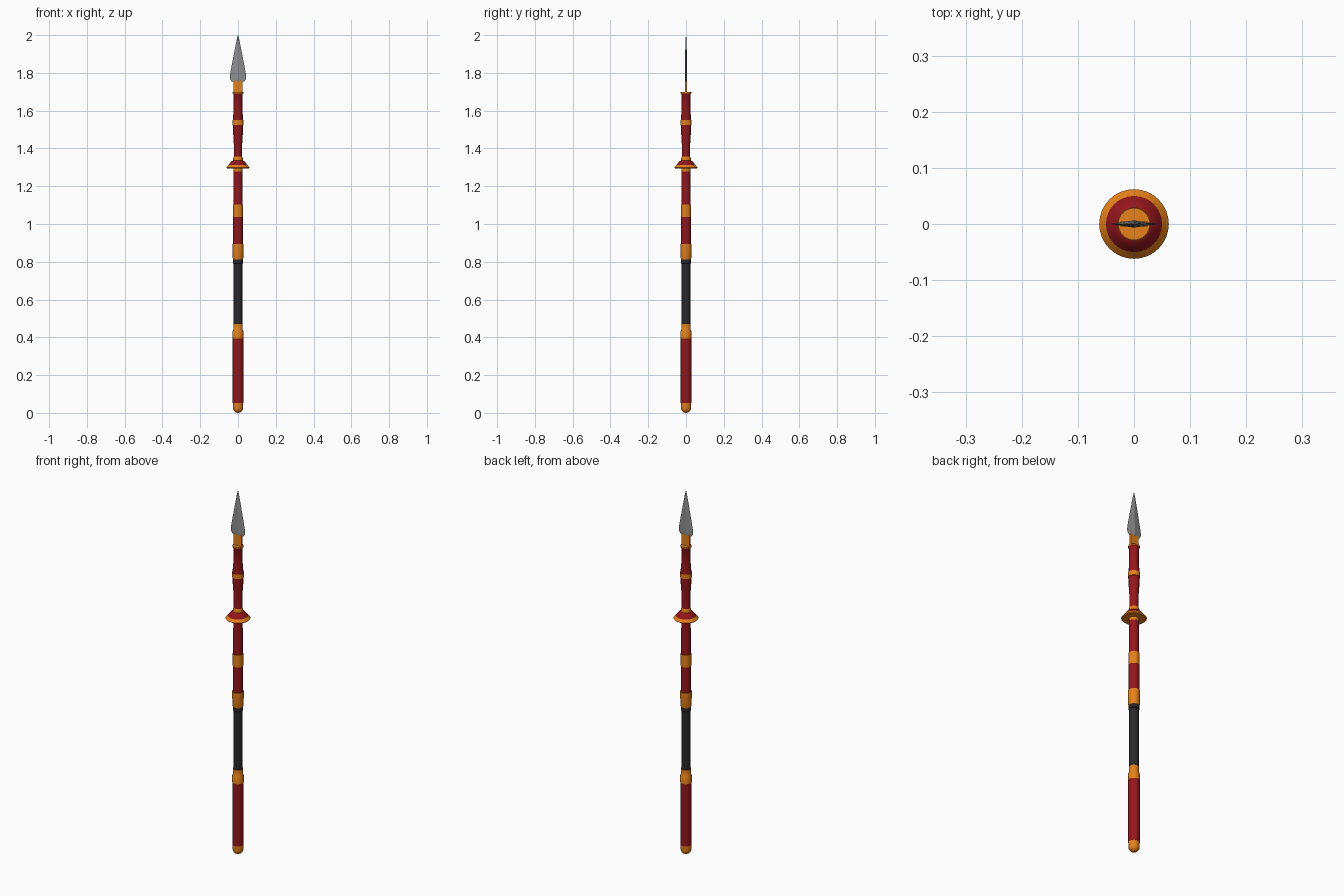
import bpy, bmesh, math

if "Cube" in bpy.data.objects:
    bpy.data.objects.remove(bpy.data.objects["Cube"])


def material(name, color):
    m = bpy.data.materials.new(name)
    m.diffuse_color = (*color, 1)
    m.use_nodes = True
    m.node_tree.nodes["Principled BSDF"].inputs["Base Color"].default_value = m.diffuse_color
    return m


RED = material("red_lacquer", (0.30, 0.008, 0.012))
ORANGE = material("orange_metal", (0.80, 0.22, 0.01))
BLACK = material("black_grip", (0.022, 0.022, 0.024))
STEEL = material("steel", (0.27, 0.27, 0.27))


def finish(name, bm, mat, angle=35):
    bmesh.ops.remove_doubles(bm, verts=bm.verts, dist=1e-6)
    bmesh.ops.recalc_face_normals(bm, faces=bm.faces)
    me = bpy.data.meshes.new(name)
    bm.to_mesh(me)
    bm.free()
    ob = bpy.data.objects.new(name, me)
    bpy.context.collection.objects.link(ob)
    me.materials.append(mat)
    bpy.ops.object.select_all(action='DESELECT')
    ob.select_set(True)
    bpy.context.view_layer.objects.active = ob
    bpy.ops.object.shade_smooth_by_angle(angle=math.radians(angle))
    return ob


def loft(name, rings, mat, angle=35):
    """Skin a stack of equal-length point rings and cap the ends."""
    bm = bmesh.new()
    rows = [[bm.verts.new(p) for p in ring] for ring in rings]
    n = len(rows[0])
    for a, b in zip(rows, rows[1:]):
        for i in range(n):
            j = (i + 1) % n
            bm.faces.new((a[i], a[j], b[j], b[i]))
    bm.faces.new(rows[0][::-1])
    bm.faces.new(rows[-1])
    return finish(name, bm, mat, angle)


def lathe(name, profile, mat, sides=32):
    """Turn a list of (radius, z) around the z axis."""
    rings = [[(r * math.cos(2 * math.pi * i / sides),
               r * math.sin(2 * math.pi * i / sides), z) for i in range(sides)]
             for r, z in profile]
    return loft(name, rings, mat)


# rounded butt cap
R = 0.027
butt = [(R * math.sin(math.radians(a)), 0.027 * (1 - math.cos(math.radians(a))))
        for a in (8, 25, 40, 55, 70, 90)]
lathe("butt_cap", butt + [(R, 0.052)], ORANGE)

# lower shaft and grip
lathe("lower_shaft", [(0.028, 0.052), (0.028, 0.395)], RED)
lathe("lower_collar", [(0.029, 0.395), (0.029, 0.43), (0.025, 0.44),
                       (0.025, 0.47)], ORANGE)
lathe("grip", [(0.0235, 0.47), (0.0235, 0.79), (0.026, 0.793),
               (0.026, 0.812)], BLACK)
lathe("grip_collar", [(0.026, 0.812), (0.028, 0.82), (0.028, 0.85),
                      (0.0295, 0.858), (0.0295, 0.895)], ORANGE)

# middle shaft
lathe("middle_shaft", [(0.0255, 0.895), (0.0255, 1.036)], RED)
lathe("middle_collar", [(0.0265, 1.036), (0.0265, 1.103)], ORANGE)
lathe("upper_middle_shaft", [(0.0245, 1.103), (0.0235, 1.28)], RED)

# disc guard
lathe("guard_neck", [(0.0245, 1.278), (0.0245, 1.30)], ORANGE)
lathe("guard_rim", [(0.024, 1.295), (0.058, 1.294), (0.062, 1.298),
                    (0.05, 1.312), (0.024, 1.312)], ORANGE)
lathe("guard_dome", [(0.05, 1.312), (0.043, 1.322), (0.034, 1.332),
                     (0.024, 1.338)], RED)
lathe("guard_collar", [(0.026, 1.336), (0.026, 1.346), (0.022, 1.357)], ORANGE)

# flared upper shaft
lathe("flared_shaft", [(0.0215, 1.355), (0.022, 1.42), (0.025, 1.47),
                       (0.0275, 1.50), (0.0275, 1.527)], RED)
lathe("upper_collar", [(0.0295, 1.525), (0.0295, 1.55)], ORANGE)
lathe("head_socket", [(0.0275, 1.55), (0.0235, 1.60), (0.0235, 1.685),
                      (0.0285, 1.693)], RED)
lathe("socket_cap", [(0.0285, 1.692), (0.0285, 1.698)], ORANGE)


# flat tang and diamond-section blade
def diamond(w, t, z):
    return [(w, 0, z), (0, t, z), (-w, 0, z), (0, -t, z)]


def slab(w, t, z):
    return [(w, t, z), (-w, t, z), (-w, -t, z), (w, -t, z)]


loft("tang", [slab(0.024, 0.0045, 1.69), slab(0.024, 0.0045, 1.76)], ORANGE)
loft("blade", [diamond(w, t, z) for w, t, z in (
    (0.033, 0.006, 1.755), (0.041, 0.0065, 1.764), (0.0435, 0.0065, 1.78),
    (0.041, 0.006, 1.80), (0.022, 0.0045, 1.90), (0.008, 0.003, 1.97),
    (0.0005, 0.0005, 2.0))], STEEL, 5)
